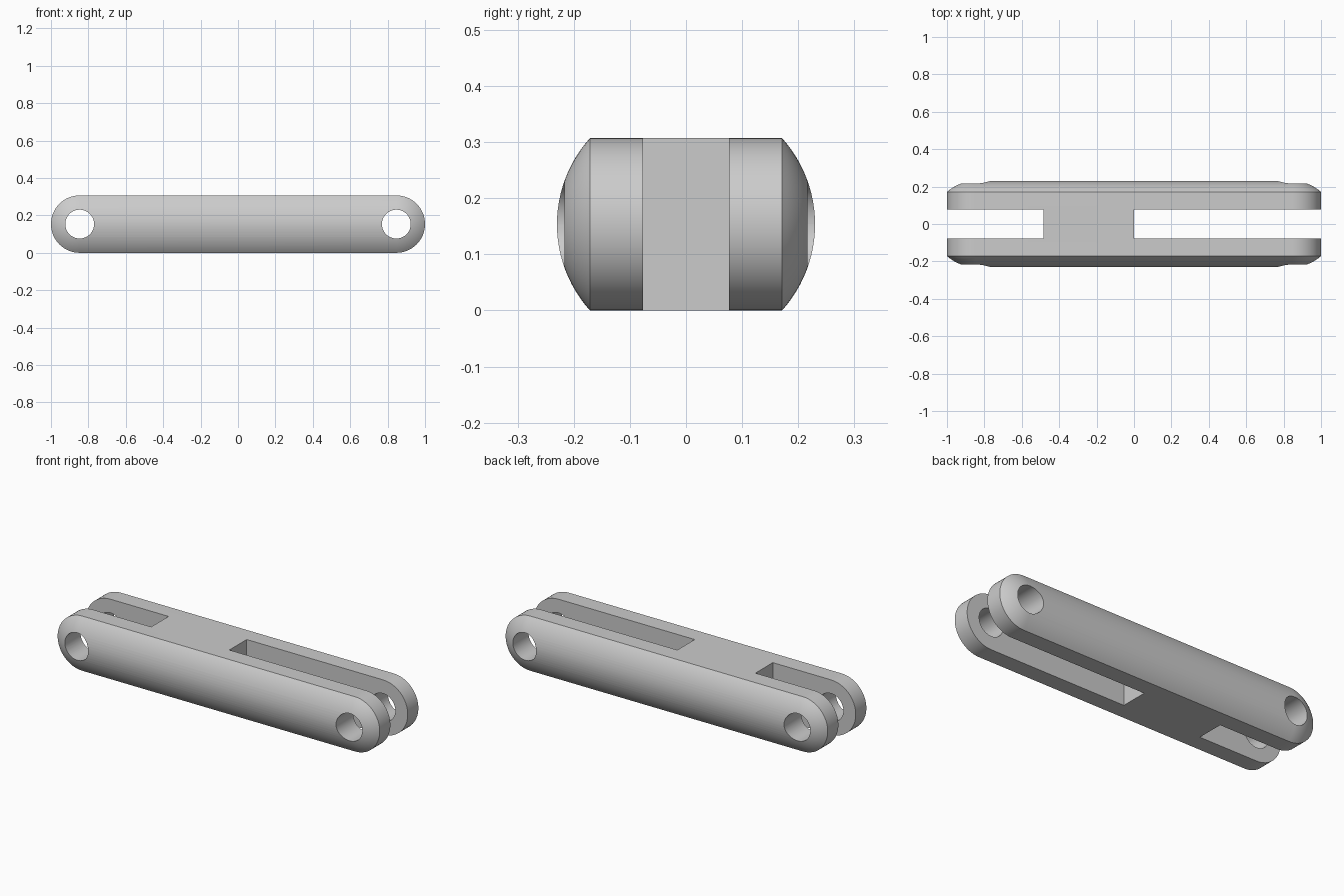
import bpy, bmesh, math
from mathutils import Matrix

cube = bpy.data.objects.get("Cube")
if cube:
    bpy.data.objects.remove(cube, do_unlink=True)

EDGE_R = 0.1535      # half height and end radius
DOME_R = 0.23        # radius of the domed sides
PIVOT = 1 - EDGE_R   # pin hole position
HOLE_R = 0.077
SLOT_Y = 0.077       # half width of the fork slots
ARC, RINGS = 32, 12

grey = bpy.data.materials.new("plain grey")
grey.use_nodes = True
colour = (0.6, 0.6, 0.6, 1)
grey.diffuse_color = colour
grey.node_tree.nodes["Principled BSDF"].inputs["Base Color"].default_value = colour


def make_object(name, bm):
    bmesh.ops.recalc_face_normals(bm, faces=bm.faces)
    mesh = bpy.data.meshes.new(name)
    bm.to_mesh(mesh)
    bm.free()
    mesh.materials.append(grey)
    obj = bpy.data.objects.new(name, mesh)
    bpy.context.collection.objects.link(obj)
    return obj


def stadium(bm, radius, y):
    """Rounded-end outline in the xz plane."""
    ring = []
    for side in (1, -1):
        for i in range(ARC + 1):
            a = -math.pi / 2 + math.pi * i / ARC
            ring.append(bm.verts.new((side * (PIVOT + radius * math.cos(a)), y,
                                      EDGE_R + side * radius * math.sin(a))))
    return ring


# Link body: nested outlines following the domed sides
bm = bmesh.new()
limit = math.asin(EDGE_R / DOME_R)
angles = [limit * i / RINGS for i in range(RINGS + 1)]
profile = [(DOME_R * math.sin(a), -DOME_R * math.cos(a)) for a in angles]
profile += [(r, -y) for r, y in reversed(profile)]
rings = [stadium(bm, r, y) for r, y in profile]
for a, b in zip(rings, rings[1:]):
    for i in range(len(a)):
        j = (i + 1) % len(a)
        bm.faces.new((a[i], a[j], b[j], b[i]))
bmesh.ops.remove_doubles(bm, verts=bm.verts, dist=1e-5)
body = make_object("link_body", bm)


def cut(name, bm):
    cutter = make_object(name, bm)
    cutter.hide_render = True
    mod = body.modifiers.new(name, "BOOLEAN")
    mod.operation, mod.solver, mod.object = "DIFFERENCE", "EXACT", cutter
    bpy.context.view_layer.objects.active = body
    bpy.ops.object.modifier_apply(modifier=name)
    bpy.data.objects.remove(cutter, do_unlink=True)


# Fork slots: short on the right, long on the left
for name, x0, x1 in (("short_slot", -1.2, -0.485), ("long_slot", 0, 1.2)):
    bm = bmesh.new()
    bmesh.ops.create_cube(bm, size=1, matrix=Matrix.Translation(((x0 + x1) / 2, 0, EDGE_R))
                          @ Matrix.Diagonal((x1 - x0, 2 * SLOT_Y, 1, 1)))
    cut(name, bm)

# Pin holes through both forks
for name, x in (("right_pin_hole", -PIVOT), ("left_pin_hole", PIVOT)):
    bm = bmesh.new()
    bmesh.ops.create_cone(bm, cap_ends=True, segments=64, radius1=HOLE_R, radius2=HOLE_R, depth=1,
                          matrix=Matrix.Translation((x, 0, EDGE_R))
                          @ Matrix.Rotation(math.pi / 2, 4, "X"))
    cut(name, bm)

# Smooth shading with crisp rims
bpy.ops.object.select_all(action="DESELECT")
body.select_set(True)
bpy.context.view_layer.objects.active = body
bpy.ops.object.shade_smooth_by_angle(angle=math.radians(25))
